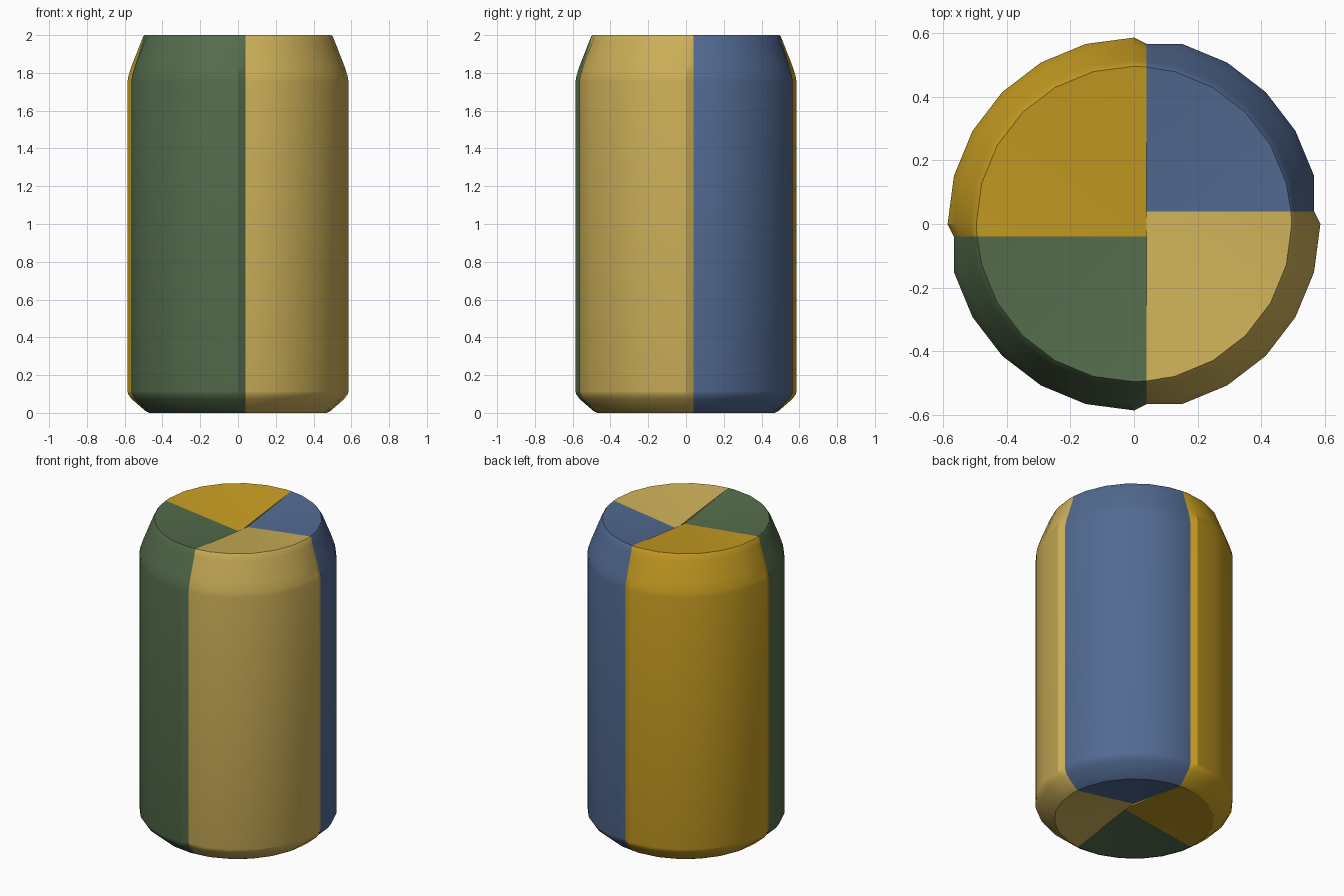
import bpy, bmesh
from math import radians, cos, sin

cube = bpy.data.objects.get("Cube")
if cube:
    bpy.data.objects.remove(cube)

OFFSET = 0.04          # how far the seams sit from the axis
TOP_DIP, BOTTOM_DIP = 1.94, 0.07

# Barrel profile: radius, height, seam radius factor
PROFILE = [(0.47, 0, 0.995), (0.49, 0.01, 0.99), (0.565, 0.075, 0.97),
           (0.582, 0.1, 0.966), (0.585, 0.115, 0.966),
           (0.585, 1.755, 0.966), (0.58, 1.785, 0.966), (0.562, 1.84, 0.97),
           (0.515, 1.96, 0.985), (0.503, 1.99, 0.995), (0.495, 2, 0.995)]


def material(name, rgb):
    linear = [((c / 255 + 0.055) / 1.055) ** 2.4 for c in rgb] + [1]
    mat = bpy.data.materials.new(name)
    mat.use_nodes = True
    mat.diffuse_color = linear
    node = next(n for n in mat.node_tree.nodes if n.type == 'BSDF_PRINCIPLED')
    node.inputs["Base Color"].default_value = linear
    node.inputs["Roughness"].default_value = 0.7
    return mat


def seam(side, r):
    return {"right": (r, OFFSET), "back": (OFFSET, r),
            "left": (-r, -OFFSET), "front": (OFFSET, -r)}[side]


def wedge(name, mat, start, end, first, last, corner_y):
    """Quarter of the barrel, swept between two seams and closed inside."""
    bm = bmesh.new()
    rings = []
    for r, z, k in PROFILE:
        arc = [(r * cos(radians(a)), r * sin(radians(a)))
               for a in range(first, last + 1, 15)]
        pts = [seam(start, r * k)] + arc + [seam(end, r * k)]
        rings.append([bm.verts.new((x, y, z)) for x, y in pts])
    low = bm.verts.new((OFFSET, corner_y, BOTTOM_DIP))
    high = bm.verts.new((OFFSET, corner_y, TOP_DIP))
    # outer skin
    for a, b in zip(rings, rings[1:]):
        for i in range(len(a) - 1):
            bm.faces.new((a[i], a[i + 1], b[i + 1], b[i]))
    # dished ends
    for i in range(len(rings[0]) - 1):
        bm.faces.new((rings[-1][i], rings[-1][i + 1], high))
        bm.faces.new((rings[0][i + 1], rings[0][i], low))
    # inner walls
    for i in (0, -1):
        bm.faces.new([ring[i] for ring in rings] + [high, low])
    bmesh.ops.recalc_face_normals(bm, faces=bm.faces)
    mesh = bpy.data.meshes.new(name)
    bm.to_mesh(mesh)
    bm.free()
    mesh.materials.append(mat)
    obj = bpy.data.objects.new(name, mesh)
    bpy.context.collection.objects.link(obj)
    bpy.ops.object.select_all(action='DESELECT')
    obj.select_set(True)
    bpy.context.view_layer.objects.active = obj
    bpy.ops.object.shade_smooth_by_angle(angle=radians(30))


# Four coloured quarters
wedge("blue_quarter", material("slate blue", (82, 106, 146)),
      "right", "back", 15, 75, OFFSET)
wedge("gold_quarter", material("deep gold", (199, 157, 34)),
      "back", "left", 90, 180, -OFFSET)
wedge("green_quarter", material("forest green", (84, 108, 76)),
      "left", "front", 195, 270, -OFFSET)
wedge("tan_quarter", material("sand tan", (204, 175, 88)),
      "front", "right", 285, 360, OFFSET)
